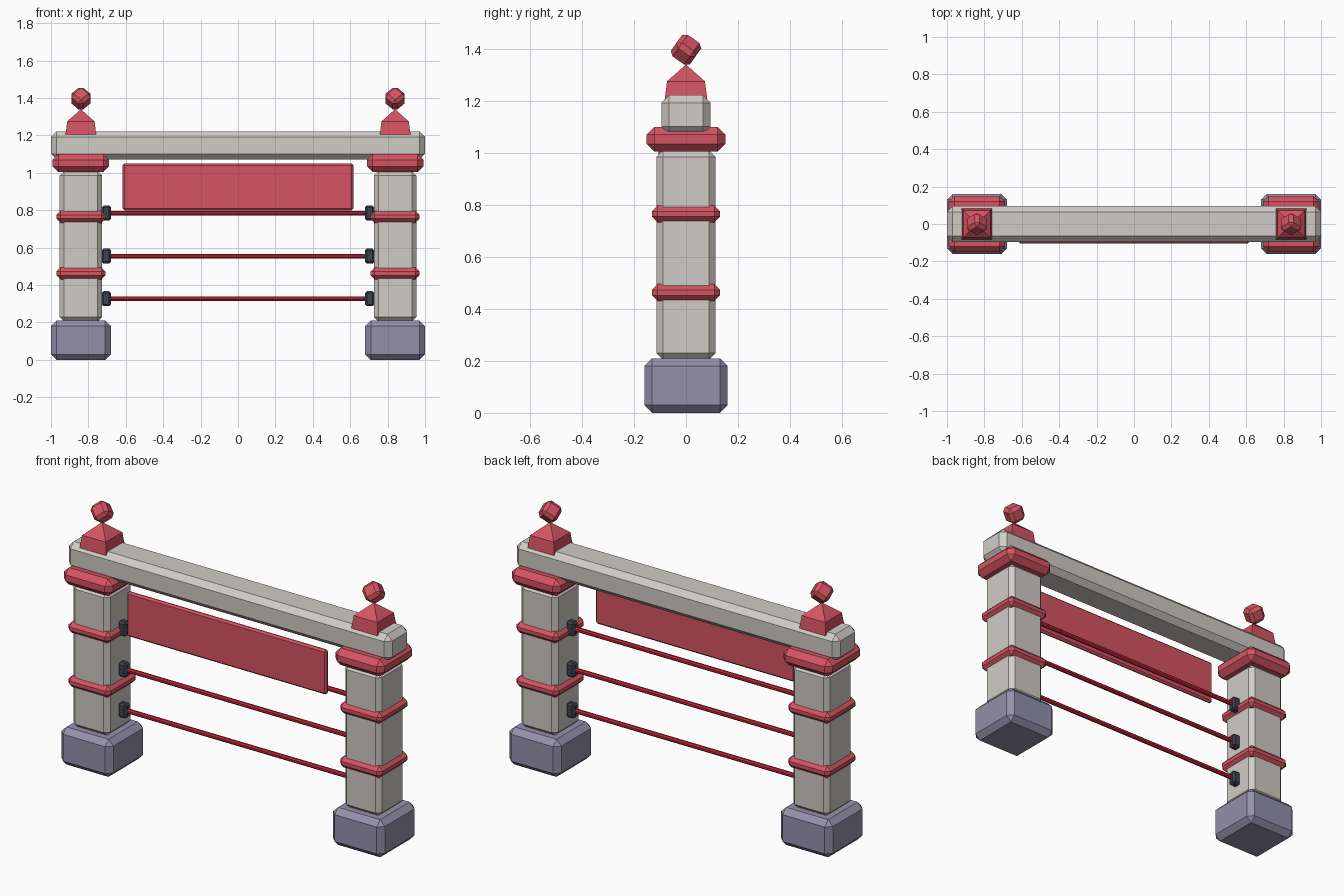
import bpy, bmesh, math
from mathutils import Matrix

cube = bpy.data.objects.get("Cube")
if cube:
    bpy.data.objects.remove(cube, do_unlink=True)


def material(name, rgb):
    mat = bpy.data.materials.new(name)
    mat.use_nodes = True
    colour = (*rgb, 1)
    mat.diffuse_color = colour
    mat.node_tree.nodes["Principled BSDF"].inputs["Base Color"].default_value = colour
    return mat


STONE = material("warm grey stone", (0.63, 0.60, 0.56))
RED = material("coral red", (0.67, 0.088, 0.122))
SLATE = material("lavender slate", (0.295, 0.28, 0.41))
CRIMSON = material("crimson", (0.58, 0.02, 0.045))
IRON = material("dark iron", (0.048, 0.054, 0.08))


def add(name, bm, mat, loc=(0, 0, 0)):
    bmesh.ops.recalc_face_normals(bm, faces=bm.faces)
    mesh = bpy.data.meshes.new(name)
    bm.to_mesh(mesh)
    bm.free()
    mesh.materials.append(mat)
    obj = bpy.data.objects.new(name, mesh)
    obj.location = loc
    bpy.context.collection.objects.link(obj)
    return obj


def block(name, mat, centre, size, bevel):
    """Box with single-segment chamfered edges."""
    bm = bmesh.new()
    bmesh.ops.create_cube(bm, size=1, matrix=Matrix.Diagonal((*size, 1)))
    obj = add(name, bm, mat, centre)
    mod = obj.modifiers.new("Chamfer", "BEVEL")
    mod.width = bevel
    mod.segments = 1
    return obj


def slab(name, mat, x, half, bottom, top, bevel):
    """Square chamfered block between two heights."""
    return block(name, mat, (x, 0, (bottom + top) / 2),
                 (half * 2, half * 2, top - bottom), bevel)


def finial(name, x):
    """Tapered square plinth with a pyramid roof."""
    bm = bmesh.new()
    rings = []
    for half, z in ((0.083, 1.197), (0.073, 1.275)):
        rings.append([bm.verts.new((sx * half, sy * half, z))
                      for sx, sy in ((-1, -1), (1, -1), (1, 1), (-1, 1))])
    low, high = rings
    apex = bm.verts.new((0, 0, 1.34))
    bm.faces.new(low)
    for i in range(4):
        j = (i + 1) % 4
        bm.faces.new((low[i], low[j], high[j], high[i]))
        bm.faces.new((high[i], high[j], apex))
    return add(name, bm, RED, (x, 0, 0))


# Posts, each with its base, bands, collar and ornament
for side, s in (("left", 1), ("right", -1)):
    x = s * 0.84
    slab(f"{side}_base", SLATE, x, 0.16, 0, 0.21, 0.03)
    slab(f"{side}_post", STONE, x, 0.114, 0.205, 1.01, 0.025)
    slab(f"{side}_lower_band", RED, x, 0.131, 0.43, 0.495, 0.022)
    slab(f"{side}_upper_band", RED, x, 0.131, 0.733, 0.797, 0.022)
    slab(f"{side}_collar", RED, x, 0.151, 1.005, 1.1, 0.03)
    finial(f"{side}_finial", x)
    knob = block(f"{side}_finial_cube", RED, (x, 0, 1.397), (0.09,) * 3, 0.018)
    knob.rotation_mode = "YXZ"
    knob.rotation_euler = (-math.atan(math.sqrt(0.5)), math.radians(45), 0)

# Top beam and hanging sign panel
block("top_beam", STONE, (0, 0, 1.147), (2, 0.19, 0.15), 0.03)
block("sign_panel", RED, (0, -0.092, 0.925), (1.235, 0.026, 0.25), 0.01)

# Rails with iron clamps at both ends
for label, z in (("lower", 0.327), ("middle", 0.555), ("upper", 0.785)):
    bm = bmesh.new()
    bmesh.ops.create_cone(bm, cap_ends=True, segments=8, radius1=0.013, radius2=0.013,
                          depth=1.4, matrix=Matrix.Rotation(math.pi / 2, 4, "Y")
                          @ Matrix.Rotation(math.pi / 8, 4, "Z"))
    add(f"{label}_rail", bm, CRIMSON, (0, 0, z))
    for side, s in (("left", 1), ("right", -1)):
        block(f"{label}_{side}_clamp", IRON, (s * 0.704, 0, z), (0.05, 0.045, 0.08), 0.01)
